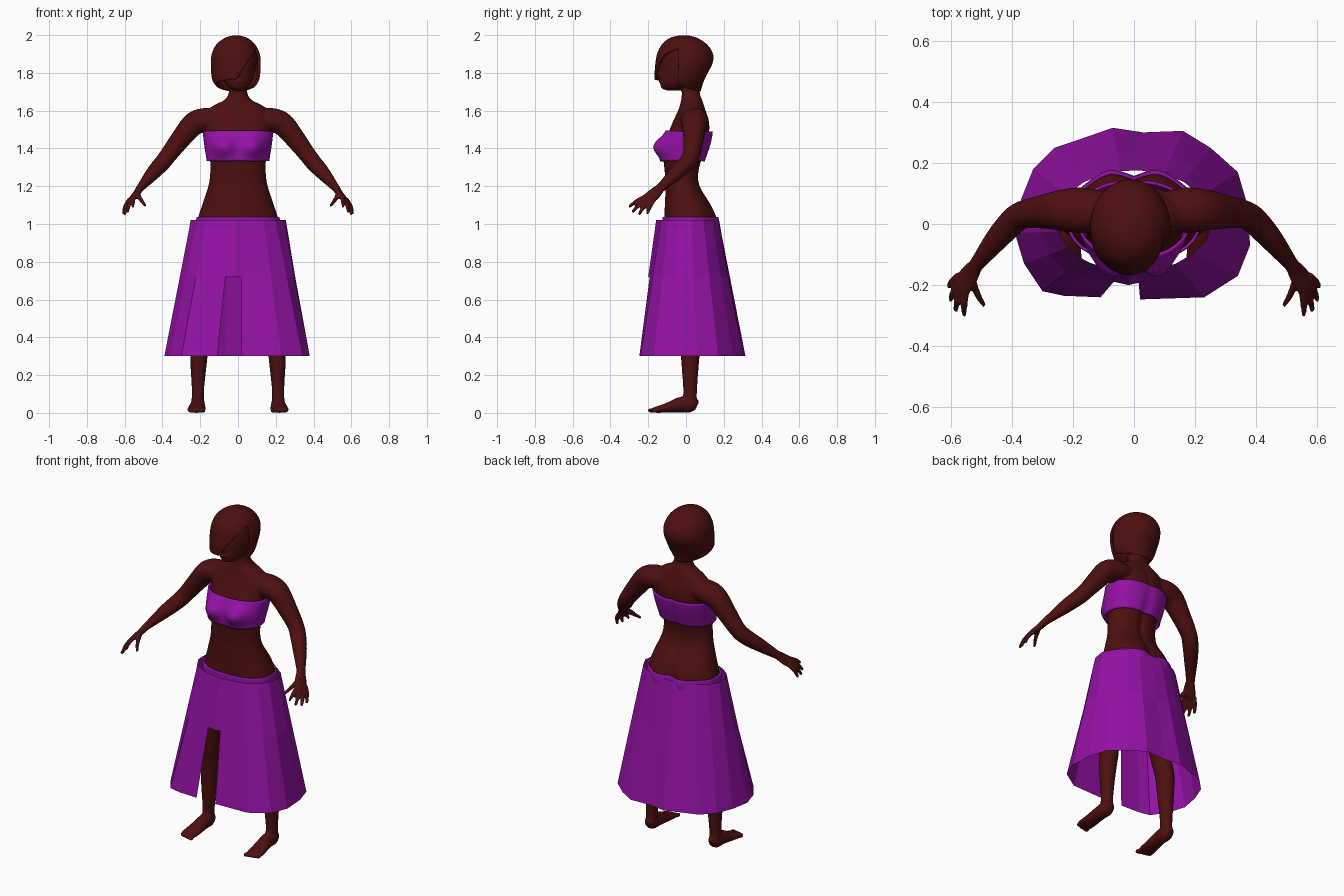
import bpy, bmesh, math
from mathutils import Vector, Matrix

cube = bpy.data.objects.get("Cube")
if cube:
    bpy.data.objects.remove(cube)


def material(name, rgb):
    m = bpy.data.materials.new(name)
    m.use_nodes = True
    m.diffuse_color = (*rgb, 1)
    m.node_tree.nodes["Principled BSDF"].inputs["Base Color"].default_value = (*rgb, 1)
    return m


SKIN = material("dark skin", (0.075, 0.005, 0.005))
CLOTH = material("purple cloth", (0.30, 0.006, 0.38))


def finish(bm, name, mat, smooth=True):
    bmesh.ops.recalc_face_normals(bm, faces=bm.faces)
    me = bpy.data.meshes.new(name)
    bm.to_mesh(me)
    bm.free()
    ob = bpy.data.objects.new(name, me)
    bpy.context.collection.objects.link(ob)
    me.materials.append(mat)
    for p in me.polygons:
        p.use_smooth = smooth
    return ob


def spline(rows, n=5):
    """Catmull-Rom interpolation of tuples of numbers."""
    out = []
    for i in range(len(rows) - 1):
        p0, p1 = rows[max(i - 1, 0)], rows[i]
        p2, p3 = rows[i + 1], rows[min(i + 2, len(rows) - 1)]
        for k in range(n):
            t = k / n
            out.append(tuple(b + .5 * t * (c - a + t * (2 * a - 5 * b + 4 * c - d + t * (3 * (b - c) + d - a)))
                             for a, b, c, d in zip(p0, p1, p2, p3)))
    return out + [rows[-1]]


def loft(bm, rings, cap=True):
    vs = [[bm.verts.new(p) for p in r] for r in rings]
    n = len(vs[0])
    for a, b in zip(vs, vs[1:]):
        for i in range(n):
            bm.faces.new((a[i], a[(i + 1) % n], b[(i + 1) % n], b[i]))
    if cap:
        bm.faces.new(vs[0])
        bm.faces.new(vs[-1])


def limb(bm, rows, side, axis=(1, 0, 0), n=20):
    """Tube through rows of (x, y, z, radius along axis, radius across)."""
    rows = [(r[0] * side, *r[1:]) for r in spline(rows)]
    axis = Vector((axis[0] * side, axis[1], axis[2]))
    pts = [Vector(r[:3]) for r in rows]
    rings = []
    for i, r in enumerate(rows):
        t = (pts[min(i + 1, len(pts) - 1)] - pts[max(i - 1, 0)]).normalized()
        s = (axis - t * axis.dot(t)).normalized()
        u = s.cross(t)
        rings.append([pts[i] + s * r[3] * math.cos(a) + u * r[4] * math.sin(a)
                      for a in (math.tau * k / n for k in range(n))])
    loft(bm, rings)


def ball(bm, centre, scale):
    m = Matrix.Translation(centre) @ Matrix.Diagonal((*scale, 1))
    bmesh.ops.create_uvsphere(bm, u_segments=16, v_segments=10, radius=1, matrix=m)


def bump(a, b):
    return math.exp(-(a * a) - (b * b))


def section(z, xc, hw, yf, yb, n=64, power=.88):
    ring = []
    for k in range(n):
        a = math.tau * k / n
        c, s = math.cos(a), math.sin(a)
        ring.append([xc + hw * math.copysign(abs(c) ** power, c),
                     (yf + yb) / 2 + (yb - yf) / 2 * math.copysign(abs(s) ** power, s), z])
    return ring


# Torso rows: height, half width, front, back
TORSO = spline([(.86, .13, -.08, .11), (.93, .20, -.11, .145), (1.02, .212, -.115, .15),
                (1.10, .190, -.112, .13), (1.20, .157, -.108, .075), (1.27, .147, -.112, .068),
                (1.34, .148, -.118, .085), (1.42, .160, -.112, .112), (1.49, .168, -.09, .125),
                (1.55, .172, -.065, .122), (1.60, .160, -.042, .105), (1.63, .125, -.032, .096),
                (1.655, .075, -.026, .088), (1.69, .050, -.022, .075), (1.76, .048, -.02, .07)])


def torso_ring(z, hw, yf, yb, grow=0.0):
    ring = section(z, 0, hw + grow, yf - grow, yb + grow)
    for p in ring:
        x = abs(p[0])
        if p[1] < 0:
            p[1] -= .05 * bump((x - .08) / .052, (z - 1.41) / .05)
        else:
            p[1] += .022 * bump((x - .085) / .06, (z - 1.0) / .09)
            p[1] -= .014 * bump(x / .022, (z - 1.25) / .3)
    return ring


# Body: torso, head, arms, hands, legs and feet fused into one skin
bm = bmesh.new()
loft(bm, [torso_ring(*r) for r in TORSO])
HEAD = [(1.706, 0, .025, -.10, -.04), (1.72, 0, .045, -.13, 0), (1.75, 0, .072, -.137, .05),
        (1.80, 0, .088, -.137, .085), (1.85, 0, .098, -.135, .11), (1.92, 0, .095, -.12, .11),
        (1.97, 0, .055, -.07, .05)]
loft(bm, [section(*r, power=1) for r in spline(HEAD)])
ball(bm, (0, -.138, 1.793), (.014, .016, .014))
ball(bm, (0, -.134, 1.815), (.009, .012, .028))
ball(bm, (0, -.134, 1.757), (.024, .010, .010))

TIPS = [((.535, -.165, 1.165), (.515, -.225, 1.13), (.49, -.268, 1.095)),
        ((.550, -.215, 1.145), (.556, -.262, 1.12), (.556, -.303, 1.09)),
        ((.562, -.205, 1.135), (.578, -.250, 1.10), (.584, -.285, 1.062)),
        ((.570, -.190, 1.130), (.592, -.225, 1.09), (.600, -.250, 1.048)),
        ((.575, -.170, 1.130), (.598, -.192, 1.09), (.606, -.207, 1.052))]
for s in (1, -1):
    limb(bm, [(.09, .045, 1.555, .06, .055), (.17, .045, 1.55, .075, .065), (.235, .045, 1.53, .068, .062),
              (.30, .04, 1.455, .055, .054), (.365, .03, 1.37, .046, .046), (.40, .005, 1.325, .045, .044),
              (.45, -.05, 1.27, .039, .038), (.51, -.125, 1.20, .027, .023),
              (.525, -.145, 1.182, .027, .020)], s, (0, 1, 0))
    limb(bm, [(.515, -.132, 1.195, .024, .020), (.537, -.165, 1.162, .037, .018),
              (.562, -.198, 1.133, .040, .015)], s, (.4, .85, -.35))
    for root, mid, tip in TIPS:
        limb(bm, [(*root, .013, .013), (*mid, .012, .012), (*tip, .008, .008)], s, (0, 1, 0), 10)
    limb(bm, [(.105, .03, .95, .098, .115), (.13, .018, .8, .088, .1), (.165, .01, .6, .062, .068),
              (.185, .012, .5, .053, .058), (.2, .025, .4, .050, .058), (.208, .022, .28, .045, .048),
              (.212, .022, .13, .033, .037), (.213, .02, .05, .034, .037)], s)
    limb(bm, [(.213, .058, .035, .02, .025), (.213, .03, .045, .036, .043), (.213, -.03, .043, .038, .041),
              (.217, -.10, .027, .046, .026), (.22, -.15, .018, .049, .018),
              (.22, -.175, .014, .043, .013)], s)
    for k in range(5):
        ball(bm, (s * (.184 + .018 * k), -.184 + .005 * k, .013), (.012 - .001 * k, .02, .013))
body = finish(bm, "body", SKIN)
fuse = body.modifiers.new("fuse", 'REMESH')
fuse.mode = 'VOXEL'
fuse.voxel_size = .0065
fuse.use_smooth_shade = True
relax = body.modifiers.new("relax", 'SMOOTH')
relax.factor = .5
relax.iterations = 4

# Hair: a bob with a fringe swept across one side of the face
HAIR = [(1.999, -.01, .012, -.03, .01), (1.985, -.01, .06, -.085, .06), (1.95, -.012, .103, -.128, .112),
        (1.90, -.012, .127, -.153, .143), (1.85, -.012, .132, -.162, .140), (1.80, -.012, .130, -.166, .115),
        (1.75, -.012, .118, -.164, .092), (1.69, -.012, .07, -.14, .074)]
bm = bmesh.new()
loft(bm, [section(*r, power=1) for r in spline(HAIR)], cap=False)
bm.faces.new([v for v in bm.verts if v.co.z > 1.9985])
fringe, fringe_n, ear = Vector((.085, 0, 1.91)), Vector((-1.5, 0, 1)), -.04


def cut(point, normal, clear=False):
    bmesh.ops.bisect_plane(bm, geom=bm.verts[:] + bm.edges[:] + bm.faces[:], plane_co=point,
                           plane_no=normal, clear_inner=clear)


cut((0, -.15, 1.76), (0, .26, 1), True)
cut(fringe, fringe_n)
cut((0, ear, 0), (0, 1, 0))
gone = [f for f in bm.faces if f.calc_center_median().y < ear
        and (f.calc_center_median() - fringe).dot(fringe_n) < 0]
bmesh.ops.delete(bm, geom=gone, context='FACES')
hair = finish(bm, "hair", SKIN)
thick = hair.modifiers.new("thickness", 'SOLIDIFY')
thick.thickness = .014


# Cloth bands that hug the torso
def band(name, low, high, grow):
    bm = bmesh.new()
    rings = []
    for k in range(15):
        z = low + (high - low) * k / 14
        a, b = next((a, b) for a, b in zip(TORSO, TORSO[1:]) if a[0] <= z <= b[0])
        t = (z - a[0]) / (b[0] - a[0])
        rings.append(torso_ring(*(p + (q - p) * t for p, q in zip(a, b)), grow))
    loft(bm, rings, cap=False)
    ob = finish(bm, name, CLOTH)
    ob.modifiers.new("thickness", 'SOLIDIFY').thickness = .01


band("bandeau_top", 1.335, 1.49, .009)
band("waistband", .92, 1.036, .010)

# Skirt: flared panels from an oval waist to an uneven hem, open at the front
HEM = [(-.11, -.24), (-.23, -.235), (-.30, -.22), (-.36, -.13), (-.39, -.03), (-.37, .08), (-.33, .18),
       (-.26, .25), (-.17, .28), (-.07, .315), (.03, .30), (.16, .305), (.25, .25), (.34, .17),
       (.372, .06), (.38, -.07), (.34, -.17), (.23, -.24), (.02, -.247)]
TOP, SLIT, BOTTOM = 1.02, .72, .30
bm = bmesh.new()
columns = []
for i, (x, y) in enumerate(HEM):
    a = math.atan2((y - .03) / .28, x / .385)
    waist = Vector((.255 * math.cos(a), .01 + .166 * math.sin(a), TOP))
    if i in (0, len(HEM) - 1):
        waist = Vector((-.035 if i == 0 else .012, -.153, TOP))
    hem = Vector((x, y, BOTTOM))
    columns.append([bm.verts.new(waist.lerp(hem, (TOP - z) / (TOP - BOTTOM))) for z in (TOP, SLIT, BOTTOM)])
for a, b in zip(columns, columns[1:]):
    for k in (0, 1):
        bm.faces.new((a[k], b[k], b[k + 1], a[k + 1]))
# Raised fold closing the front above the slit
ridge = [bm.verts.new(p) for p in ((-.012, -.158, TOP), (-.018, -.20, SLIT))]
for c in (columns[0], columns[-1]):
    bm.faces.new((c[0], ridge[0], ridge[1], c[1]))
finish(bm, "skirt", CLOTH, smooth=False)
